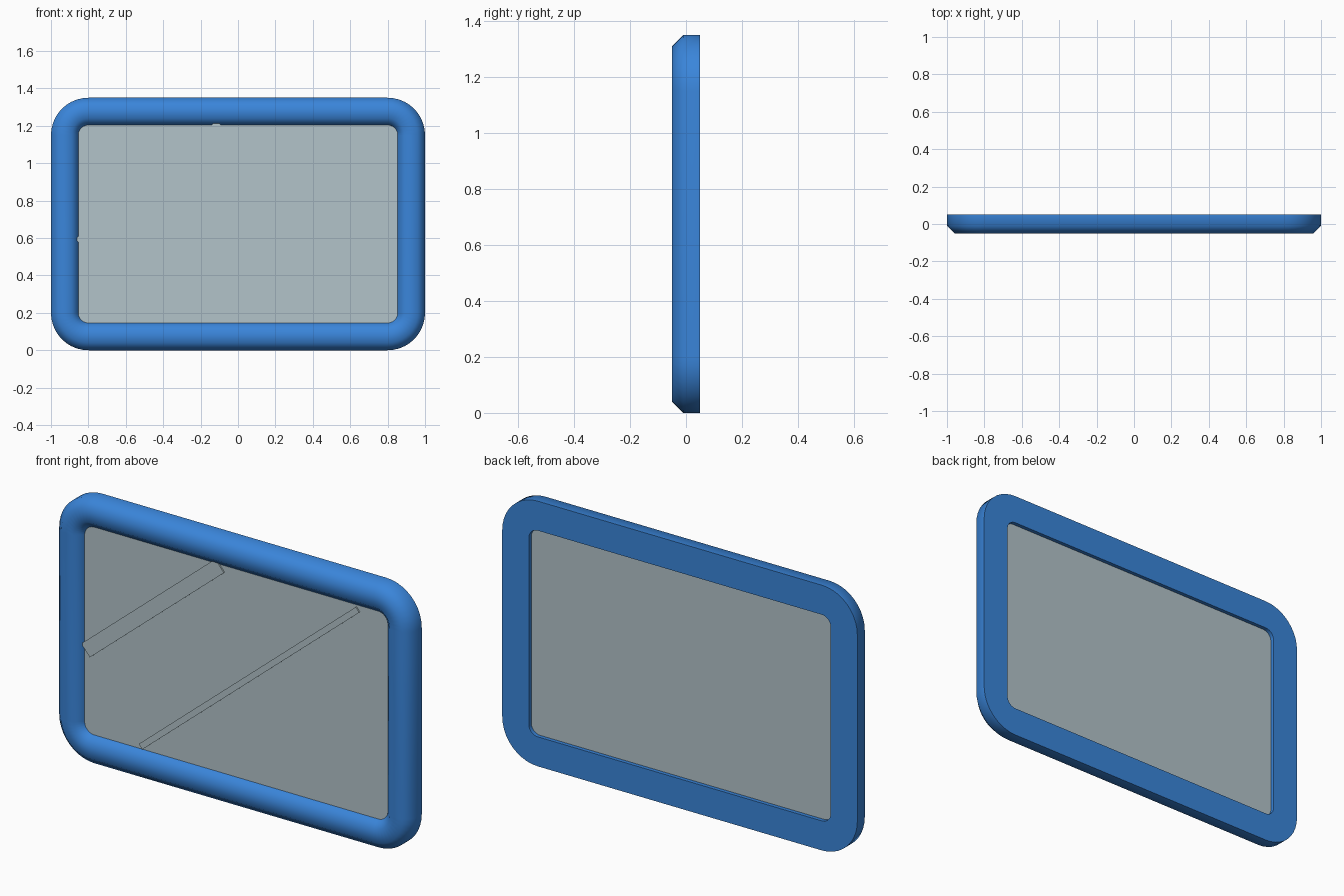
import bpy, bmesh, math
from mathutils import Vector

if "Cube" in bpy.data.objects:
    bpy.data.objects.remove(bpy.data.objects["Cube"])

W, H = 1.0, 0.675          # half width, half height
CZ, R, SEG = 0.675, 0.2, 10  # centre height, outer corner radius, corner steps


def material(name, rgb):
    m = bpy.data.materials.new(name)
    m.diffuse_color = (*rgb, 1.0)
    m.use_nodes = True
    m.node_tree.nodes["Principled BSDF"].inputs["Base Color"].default_value = m.diffuse_color
    return m


blue = material("frame blue", (0.042, 0.235, 0.70))
glass = material("pale grey glass", (0.45, 0.55, 0.59))


def finish(name, bm, mat, angle):
    bmesh.ops.recalc_face_normals(bm, faces=bm.faces)
    me = bpy.data.meshes.new(name)
    bm.to_mesh(me)
    bm.free()
    me.materials.append(mat)
    me.shade_smooth()
    me.set_sharp_from_angle(angle=math.radians(angle))
    ob = bpy.data.objects.new(name, me)
    bpy.context.collection.objects.link(ob)
    return ob


def ring(bm, inset, y):
    """Rounded rectangle of vertices, inset from the outer outline."""
    r = R - inset
    verts = []
    for q, (sx, sz) in enumerate([(1, 1), (-1, 1), (-1, -1), (1, -1)]):
        for i in range(SEG + 1):
            a = math.pi / 2 * (q + i / SEG)
            verts.append(bm.verts.new((sx * (W - R) + r * math.cos(a), y,
                                       CZ + sz * (H - R) + r * math.sin(a))))
    return verts


def bridge(bm, a, b):
    n = len(a)
    for i in range(n):
        j = (i + 1) % n
        bm.faces.new((a[i], a[j], b[j], b[i]))


# Frame: bevelled bar swept round the rounded rectangle
bm = bmesh.new()
profile = [(0, 0.05), (0, -0.01), (0.04, -0.05),
           (0.11, -0.05), (0.15, -0.01), (0.15, 0.05)]
rings = [ring(bm, d, y) for d, y in profile]
for k in range(len(rings)):
    bridge(bm, rings[k], rings[(k + 1) % len(rings)])
finish("frame", bm, blue, 50)

# Glass pane, its rim tucked into the frame
bm = bmesh.new()
front, back = ring(bm, 0.145, -0.014), ring(bm, 0.145, 0.03)
bridge(bm, front, back)
bm.faces.new(front)
bm.faces.new(back)
finish("glass_pane", bm, glass, 30)


# Slanted glint strips lying on the front of the glass
def glint(name, start, end, width):
    a, b = Vector(start), Vector(end)
    d = (b - a).normalized()
    off = Vector((-d.y, d.x)) * width
    bm = bmesh.new()
    loops = [[bm.verts.new((p.x, y, p.y)) for p in (a, b, b + off, a + off)]
             for y in (-0.021, -0.012)]
    bridge(bm, *loops)
    for lp in loops:
        bm.faces.new(lp)
    finish(name, bm, glass, 30)


glint("wide_glint", (-0.82, 0.538), (-0.065, 1.17), 0.075)
glint("narrow_glint", (-0.525, 0.148), (0.697, 1.172), 0.03)
